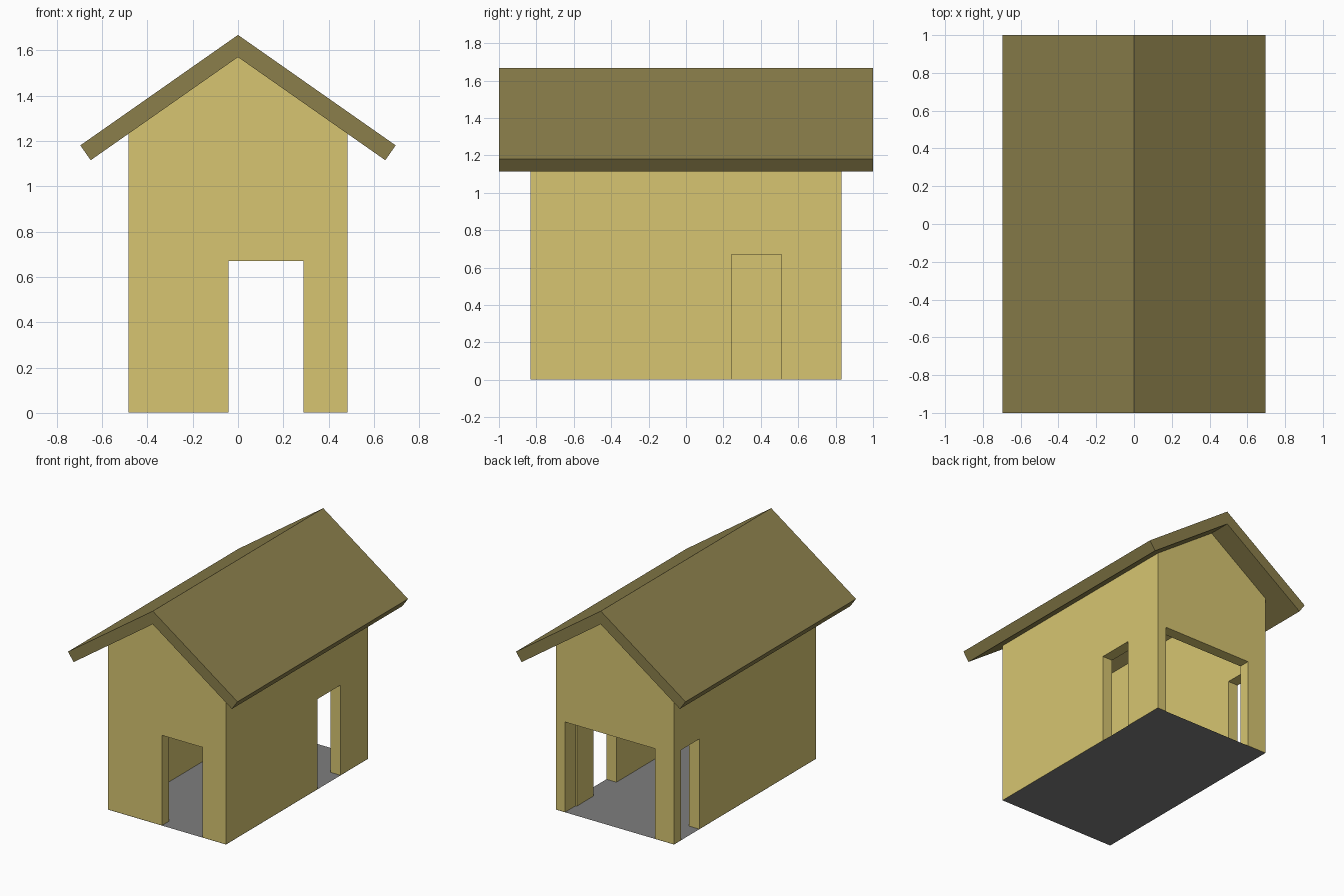
import bpy, bmesh, math

if "Cube" in bpy.data.objects:
    bpy.data.objects.remove(bpy.data.objects["Cube"])

W, D, T = 0.484, 0.832, 0.083      # wall half width, half depth, thickness
RIDGE, PITCH = 1.57, math.radians(35)
OPEN_H, BAR, BAR_D = 0.67, 0.033, 0.035


def material(name, rgb):
    m = bpy.data.materials.new(name)
    m.diffuse_color = (*rgb, 1)
    m.use_nodes = True
    m.node_tree.nodes["Principled BSDF"].inputs["Base Color"].default_value = m.diffuse_color
    return m


WALL = material("wall_paint", (0.68, 0.56, 0.165))
ROOF = material("roof_tile", (0.258, 0.212, 0.07))
FRAME = material("frame_paint", (0.48, 0.13, 0.135))
FLOOR = material("floor_grey", (0.21, 0.21, 0.21))


def finish(name, bm, mat=None):
    bmesh.ops.recalc_face_normals(bm, faces=bm.faces)
    me = bpy.data.meshes.new(name)
    bm.to_mesh(me)
    bm.free()
    ob = bpy.data.objects.new(name, me)
    bpy.context.collection.objects.link(ob)
    if mat:
        me.materials.append(mat)
    return ob


def prism(name, pts, y0, y1, mat=None):
    """Extrude an (x, z) profile along y."""
    bm = bmesh.new()
    face = bm.faces.new([bm.verts.new((x, y0, z)) for x, z in pts])
    ext = bmesh.ops.extrude_face_region(bm, geom=[face])
    verts = [v for v in ext["geom"] if isinstance(v, bmesh.types.BMVert)]
    bmesh.ops.translate(bm, verts=verts, vec=(0, y1 - y0, 0))
    return finish(name, bm, mat)


def rect(x0, x1, z0, z1):
    return [(x0, z0), (x1, z0), (x1, z1), (x0, z1)]


def cut(target, cutter):
    mod = target.modifiers.new(cutter.name, 'BOOLEAN')
    mod.operation, mod.solver, mod.object = 'DIFFERENCE', 'EXACT', cutter
    cutter.hide_render = True
    cutter.display_type = 'WIRE'


# Gabled wall shell, hollowed out
eave = RIDGE - W * math.tan(PITCH)
walls = prism("walls", [(-W, 0.001), (W, 0.001), (W, eave), (0, RIDGE), (-W, eave)], -D, D, WALL)
cut(walls, prism("room_cutter", rect(T - W, W - T, -0.5, 2.5), T - D, D - T))

# Openings with recessed frames: span along the wall, wall centre line, side wall or not
openings = {
    "front_door": (-0.042, 0.289, -D + T / 2, False),
    "back_door": (-0.329, 0.411, D - T / 2, False),
    "right_door": (0.243, 0.511, W - T / 2, True),
    "left_door": (0.535, 0.748, -W + T / 2, True),
}
for name, (a, b, pos, side) in openings.items():
    if side:
        cutter = prism(name + "_cutter", rect(pos - T, pos + T, -0.3, OPEN_H), a, b)
    else:
        cutter = prism(name + "_cutter", rect(a, b, -0.3, OPEN_H), pos - T, pos + T)
    cut(walls, cutter)

    # Frame ring: flat face inset, centre removed, then extruded
    bm = bmesh.new()
    h = BAR_D / 2
    face = bm.faces.new([bm.verts.new((u, pos - h, z)) for u, z in rect(a, b, 0.001, OPEN_H)])
    bmesh.ops.inset_region(bm, faces=[face], thickness=BAR)
    bmesh.ops.delete(bm, geom=[face], context='FACES_ONLY')
    ext = bmesh.ops.extrude_face_region(bm, geom=bm.faces[:], use_keep_orig=True)
    verts = [v for v in ext["geom"] if isinstance(v, bmesh.types.BMVert)]
    bmesh.ops.translate(bm, verts=verts, vec=(0, BAR_D, 0))
    if side:
        for v in bm.verts:
            v.co.x, v.co.y = v.co.y, v.co.x
    finish(name + "_frame", bm, FRAME)

# Roof: one chevron profile with square-cut eaves
rx, thick = 0.65, 0.08
low = RIDGE - rx * math.tan(PITCH)
tx, tz = rx + thick * math.sin(PITCH), low + thick * math.cos(PITCH)
prism("roof", [(0, RIDGE), (rx, low), (tx, tz), (0, RIDGE + thick / math.cos(PITCH)),
               (-tx, tz), (-rx, low)], -1, 1, ROOF)

# Floor sheet under the whole footprint
bm = bmesh.new()
bmesh.ops.create_grid(bm, x_segments=1, y_segments=1, size=1)
bmesh.ops.scale(bm, vec=(W, D, 1), verts=bm.verts)
finish("floor", bm, FLOOR)

# Bake the cuts and remove the helpers
bpy.context.view_layer.update()
baked = bpy.data.meshes.new_from_object(walls.evaluated_get(bpy.context.evaluated_depsgraph_get()))
walls.modifiers.clear()
walls.data = baked
for ob in list(bpy.data.objects):
    if ob.name.endswith("_cutter"):
        bpy.data.objects.remove(ob)
